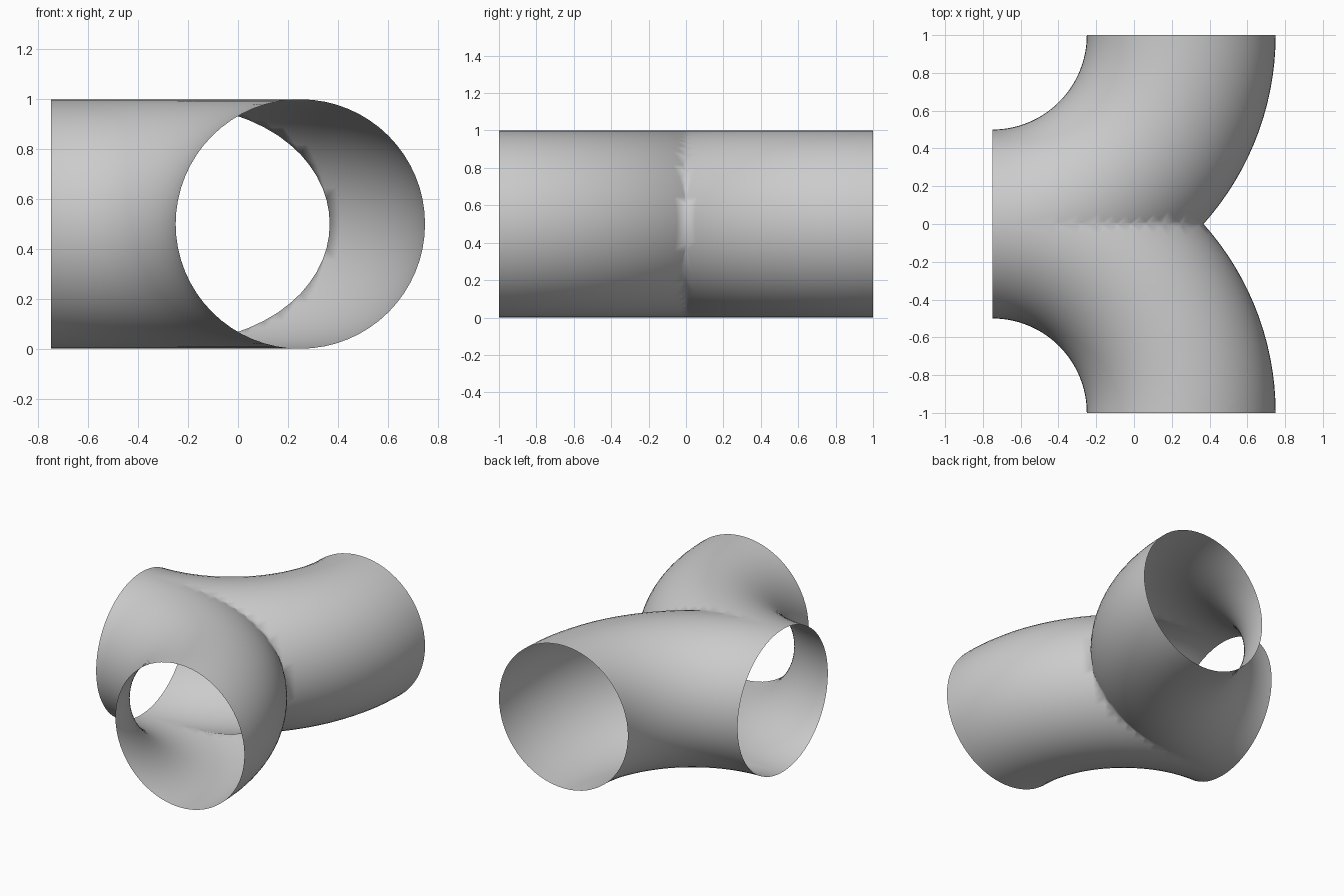
import bpy, bmesh
from math import pi, cos, sin
from mathutils import Vector

if "Cube" in bpy.data.objects:
    bpy.data.objects.remove(bpy.data.objects["Cube"])

BEND, TUBE = 1.0, 0.5            # elbow centreline radius, pipe radius
CENTRE = Vector((-0.75, 1.0, 0.5))
SIDES, STEPS = 64, 32

bm = bmesh.new()

# Open pipe mouth at x = -0.75, swept through a quarter turn into an elbow
ring = [bm.verts.new((CENTRE.x, TUBE * cos(2 * pi * i / SIDES),
                      CENTRE.z + TUBE * sin(2 * pi * i / SIDES)))
        for i in range(SIDES)]
edges = [bm.edges.new((ring[i], ring[(i + 1) % SIDES])) for i in range(SIDES)]
bmesh.ops.spin(bm, geom=ring + edges, cent=CENTRE, axis=(0, 0, 1),
               angle=pi / 2, steps=STEPS, use_duplicate=False)

# Trim away the wall that would lie inside the other branch
bmesh.ops.bisect_plane(bm, geom=bm.verts[:] + bm.edges[:] + bm.faces[:],
                       dist=1e-5, plane_co=(0, 0, 0), plane_no=(0, -1, 0),
                       clear_outer=True)
bmesh.ops.remove_doubles(bm, verts=bm.verts[:], dist=0.0005)

# Mirrored second branch, welded along the crotch
bmesh.ops.mirror(bm, geom=bm.verts[:] + bm.edges[:] + bm.faces[:],
                 axis='Y', merge_dist=0.0005)
bmesh.ops.remove_doubles(bm, verts=bm.verts[:], dist=0.0005)

# Make all normals face outward
bmesh.ops.recalc_face_normals(bm, faces=bm.faces[:])
bm.normal_update()
tip = max(bm.faces, key=lambda f: f.calc_center_median().z)
if tip.normal.z < 0:
    bmesh.ops.reverse_faces(bm, faces=bm.faces[:])
for f in bm.faces:
    f.smooth = True

mesh = bpy.data.meshes.new("pipe_junction")
bm.to_mesh(mesh)
bm.free()
bpy.context.collection.objects.link(bpy.data.objects.new("pipe_junction", mesh))
